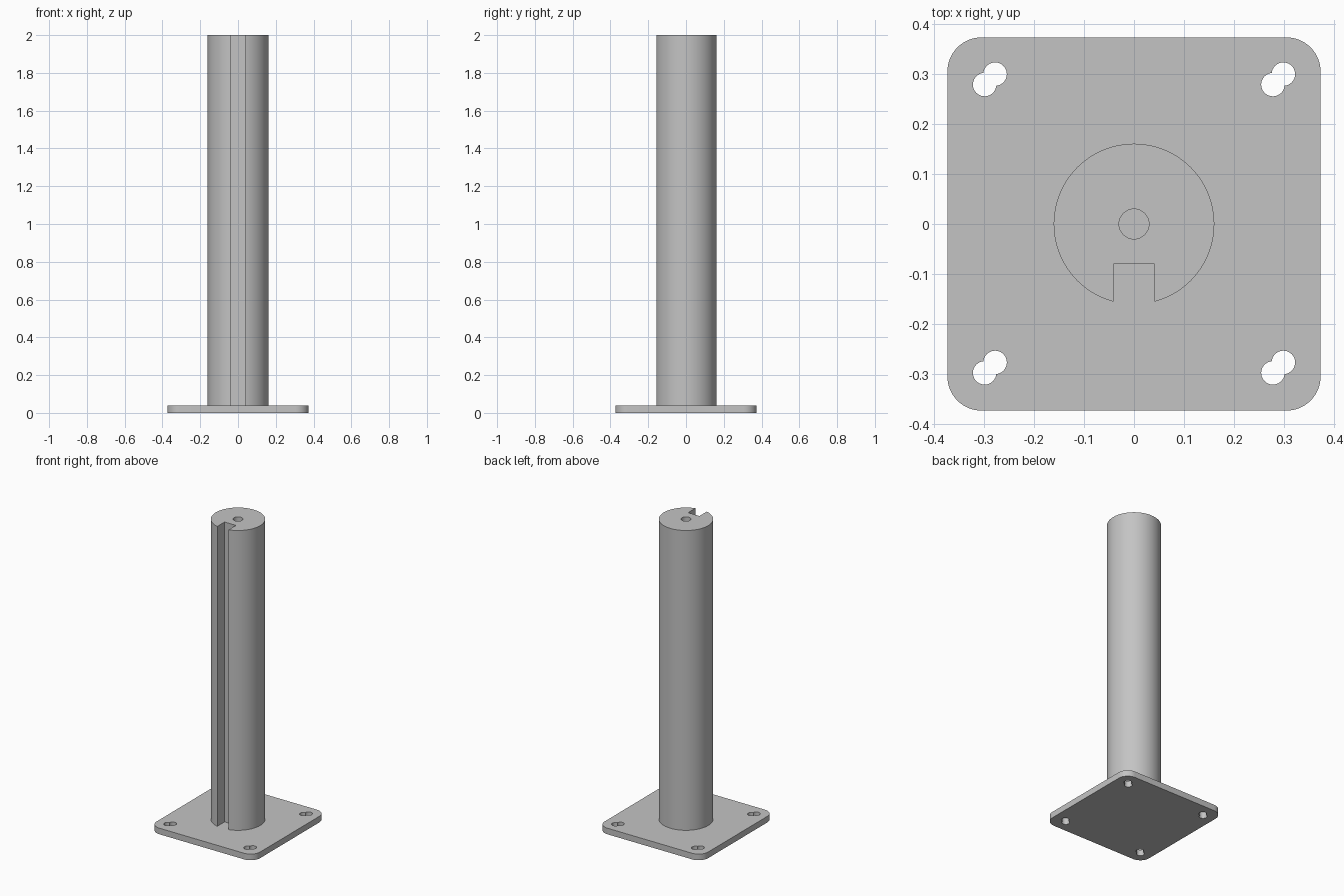
import bpy
import bmesh
from math import sin, cos, pi, asin, acos, radians, hypot

cube = bpy.data.objects.get("Cube")
if cube:
    bpy.data.objects.remove(cube, do_unlink=True)

PLATE_TOP = 0.04
HEIGHT = 2.0

# Single bare metal colour
steel = bpy.data.materials.new("light grey steel")
steel.use_nodes = True
steel.diffuse_color = (0.55, 0.55, 0.55, 1)
steel.node_tree.nodes["Principled BSDF"].inputs["Base Color"].default_value = (0.55, 0.55, 0.55, 1)


def arc(cx, cy, r, start, end, steps):
    """Points along an arc, both ends included."""
    angles = [start + (end - start) * i / steps for i in range(steps + 1)]
    return [(cx + r * cos(a), cy + r * sin(a)) for a in angles]


def keyhole(cx, cy, offset, r):
    """Outline of two overlapping circles along the diagonal."""
    half = acos(hypot(offset, offset) / r)
    points = []
    for side, facing in ((1, pi / 4), (-1, pi * 5 / 4)):
        sweep = pi - half
        points += arc(cx + side * offset, cy + side * offset, r,
                      facing - sweep, facing + sweep, 28)[:-1]
    return points


def extruded_profile(name, loops, bottom, top):
    """Fill an outline with holes and extrude it upward."""
    bm = bmesh.new()
    edges = []
    for loop in loops:
        verts = [bm.verts.new((x, y, bottom)) for x, y in loop]
        edges += [bm.edges.new((v, verts[i - 1])) for i, v in enumerate(verts)]
    bmesh.ops.triangle_fill(bm, use_beauty=True, use_dissolve=False, edges=edges)
    region = bmesh.ops.extrude_face_region(bm, geom=bm.faces[:], use_keep_orig=True)
    moved = [g for g in region["geom"] if isinstance(g, bmesh.types.BMVert)]
    bmesh.ops.translate(bm, verts=moved, vec=(0, 0, top - bottom))
    bmesh.ops.recalc_face_normals(bm, faces=bm.faces[:])
    mesh = bpy.data.meshes.new(name)
    bm.to_mesh(mesh)
    bm.free()
    mesh.materials.append(steel)
    obj = bpy.data.objects.new(name, mesh)
    bpy.context.collection.objects.link(obj)
    bpy.ops.object.select_all(action="DESELECT")
    obj.select_set(True)
    bpy.context.view_layer.objects.active = obj
    bpy.ops.object.shade_smooth_by_angle(angle=radians(30))
    return obj


# Base plate: rounded square with four keyhole bolt holes
half_size, corner = 0.374, 0.068
inner = half_size - corner
outline = []
for i, (sx, sy) in enumerate(((1, 1), (-1, 1), (-1, -1), (1, -1))):
    outline += arc(sx * inner, sy * inner, corner, i * pi / 2, (i + 1) * pi / 2, 16)
bolt_holes = [keyhole(sx * 0.289, sy * 0.289 + 0.001, 0.0105, 0.0235)
              for sx in (-1, 1) for sy in (-1, 1)]
extruded_profile("base_plate", [outline] + bolt_holes, 0, PLATE_TOP)

# Post: round bar with a square slot down the front and a central bore
radius, slot_half, slot_floor = 0.161, 0.041, -0.08
gap = asin(slot_half / radius)
post = arc(0, 0, radius, -pi / 2 + gap, pi * 3 / 2 - gap, 96)
post += [(-slot_half, slot_floor), (slot_half, slot_floor)]
bore = arc(0, 0, 0.03, 0, 2 * pi, 40)[:-1]
extruded_profile("slotted_post", [post, bore], PLATE_TOP, HEIGHT)
